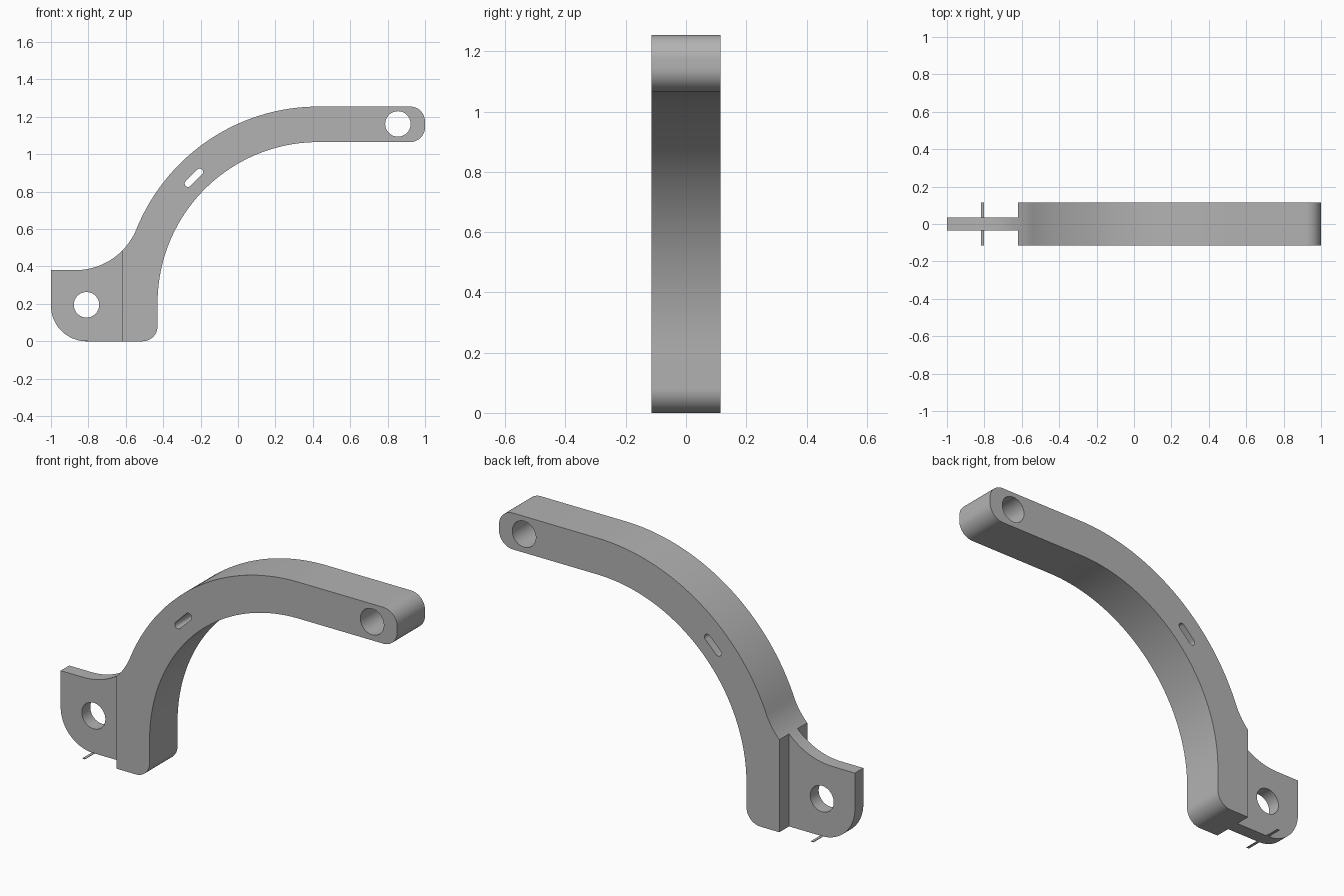
import bpy
import bmesh
from math import sin, cos, radians, degrees, atan2, acos

if "Cube" in bpy.data.objects:
    bpy.data.objects.remove(bpy.data.objects["Cube"])

grey = bpy.data.materials.new("plain grey")
grey.use_nodes = True
colour = (0.45, 0.45, 0.45, 1)
grey.diffuse_color = colour
grey.node_tree.nodes["Principled BSDF"].inputs["Base Color"].default_value = colour


def arc(cx, cz, r, start, end, steps=12):
    angles = [radians(start + (end - start) * i / steps) for i in range(steps + 1)]
    return [(cx + r * cos(a), cz + r * sin(a)) for a in angles]


def circle(cx, cz, r):
    return arc(cx, cz, r, 0, 360, 48)[:-1]


def plate(name, loops, half_depth):
    """Fill an outline with holes and extrude it along y."""
    bm = bmesh.new()
    edges = []
    for loop in loops:
        verts = [bm.verts.new((x, -half_depth, z)) for x, z in loop]
        edges += [bm.edges.new((v, verts[i - 1])) for i, v in enumerate(verts)]
    bmesh.ops.triangle_fill(bm, edges=edges, use_beauty=True)
    solid = bmesh.ops.extrude_face_region(bm, geom=bm.faces[:], use_keep_orig=True)
    moved = [g for g in solid["geom"] if isinstance(g, bmesh.types.BMVert)]
    bmesh.ops.translate(bm, verts=moved, vec=(0, 2 * half_depth, 0))
    bmesh.ops.recalc_face_normals(bm, faces=bm.faces[:])
    mesh = bpy.data.meshes.new(name)
    bm.to_mesh(mesh)
    bm.free()
    mesh.materials.append(grey)
    obj = bpy.data.objects.new(name, mesh)
    bpy.context.collection.objects.link(obj)
    bpy.ops.object.select_all(action="DESELECT")
    obj.select_set(True)
    bpy.context.view_layer.objects.active = obj
    bpy.ops.object.shade_smooth_by_angle(angle=radians(30))
    return obj


# Shared layout: the big bend, the fillet tangent to it and the joint line
bend_x, bend_z, inner, outer = 0.43, 0.205, 0.86, 1.05
fillet_x, fillet_z, fillet_r = -0.87, 0.733, 0.353
joint = -0.62
tangent = degrees(atan2(fillet_z - bend_z, fillet_x - bend_x))
split = -degrees(acos((joint - fillet_x) / fillet_r))

# Curved arm with an end hole and a slanted slot
arm = [(joint, 0)]
arm += arc(-0.51, 0.08, 0.08, -90, 0)
arm += arc(bend_x, bend_z, inner, 180, 90, 40)
arm += arc(0.92, 1.145, 0.08, -90, 0)
arm += arc(0.92, 1.175, 0.08, 0, 90)
arm += arc(bend_x, bend_z, outer, 90, tangent, 40)
arm += arc(fillet_x, fillet_z, fillet_r, tangent - 180, split)[1:]
slot = arc(-0.205, 0.905, 0.018, -45, 135) + arc(-0.267, 0.843, 0.018, 135, 315)
plate("curved_arm", [arm, circle(0.855, 1.162, 0.068), slot], 0.115)

# Thin mounting flange with a bolt hole
flange = arc(fillet_x, fillet_z, fillet_r, split, -90)
flange += [(-1, 0.38)] + arc(-0.81, 0.19, 0.19, 180, 270, 20) + [(joint, 0)]
plate("mounting_flange", [flange, circle(-0.81, 0.195, 0.068)], 0.035)

# Narrow strip across the underside of the flange
strip = [(-0.817, 0), (-0.803, 0), (-0.803, 0.003), (-0.817, 0.003)]
plate("underside_strip", [strip], 0.115)
